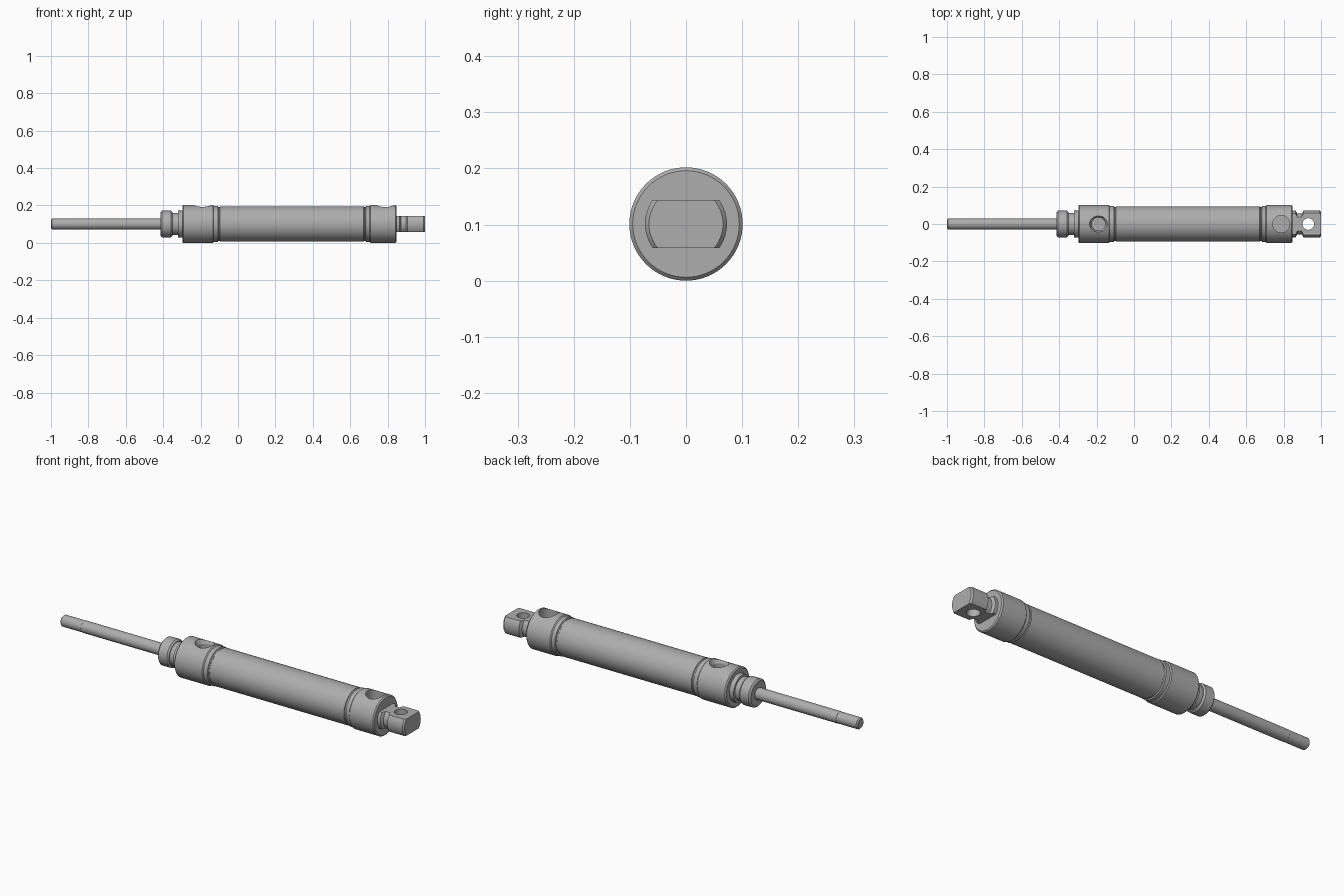
import bpy, bmesh, math
from mathutils import Matrix, Vector

if "Cube" in bpy.data.objects:
    bpy.data.objects.remove(bpy.data.objects["Cube"])

AXIS_Z = 0.101
SEG = 64

steel = bpy.data.materials.new("steel grey")
steel.diffuse_color = (0.42, 0.42, 0.42, 1)
steel.use_nodes = True
steel.node_tree.nodes["Principled BSDF"].inputs["Base Color"].default_value = steel.diffuse_color


def finish(name, bm):
    mesh = bpy.data.meshes.new(name)
    bmesh.ops.recalc_face_normals(bm, faces=bm.faces)
    bm.to_mesh(mesh)
    bm.free()
    obj = bpy.data.objects.new(name, mesh)
    bpy.context.collection.objects.link(obj)
    mesh.materials.append(steel)
    return obj


def lathe(name, profile):
    """Closed solid of revolution about the long axis from (x, radius) points."""
    bm = bmesh.new()
    rings = []
    for x, r in profile:
        rings.append([bm.verts.new((x, r * math.cos(2 * math.pi * i / SEG),
                                    AXIS_Z + r * math.sin(2 * math.pi * i / SEG)))
                      for i in range(SEG)])
    for a, b in zip(rings, rings[1:]):
        for i in range(SEG):
            j = (i + 1) % SEG
            bm.faces.new((a[i], a[j], b[j], b[i]))
    bm.faces.new(rings[0])
    bm.faces.new(rings[-1])
    return finish(name, bm)


def drill(x, z_bottom, z_top, r1, r2):
    """Vertical round cutter, radius r1 at the bottom and r2 at the top."""
    bm = bmesh.new()
    bmesh.ops.create_cone(bm, cap_ends=True, segments=40, radius1=r1, radius2=r2,
                          depth=z_top - z_bottom,
                          matrix=Matrix.Translation((x, 0, (z_bottom + z_top) / 2)))
    return finish("cutter", bm)


def block(center, size):
    bm = bmesh.new()
    bmesh.ops.create_cube(bm, size=1, matrix=Matrix.Translation(center)
                          @ Matrix.Diagonal(Vector(size).to_4d()))
    return finish("cutter", bm)


def cut(obj, cutters):
    for c in cutters:
        c.hide_render = True
        mod = obj.modifiers.new("cut", 'BOOLEAN')
        mod.operation = 'DIFFERENCE'
        mod.solver = 'EXACT'
        mod.object = c
        bpy.ops.object.select_all(action='DESELECT')
        bpy.context.view_layer.objects.active = obj
        obj.select_set(True)
        bpy.ops.object.modifier_apply(modifier=mod.name)
        bpy.data.objects.remove(c)


# Piston rod with chamfered, slightly reduced threaded tip
rod = lathe("piston_rod", [(-1, 0.023), (-0.994, 0.029), (-0.88, 0.029),
                           (-0.879, 0.030), (-0.40, 0.030)])

# Threaded nose with a collar, neck and shoulder
nose = lathe("front_nose", [(-0.415, 0.062), (-0.407, 0.071), (-0.358, 0.071),
                            (-0.350, 0.064), (-0.350, 0.060), (-0.322, 0.060),
                            (-0.322, 0.071), (-0.29, 0.071)])

# End caps with crimp grooves next to the tube
front_cap = lathe("front_cap", [(-0.298, 0.095), (-0.292, 0.101), (-0.135, 0.101),
                                (-0.130, 0.096), (-0.108, 0.096), (-0.105, 0.090),
                                (-0.099, 0.090), (-0.096, 0.094), (-0.09, 0.094)])
rear_cap = lathe("rear_cap", [(0.66, 0.094), (0.672, 0.094), (0.675, 0.090),
                              (0.681, 0.090), (0.684, 0.096), (0.704, 0.096),
                              (0.709, 0.101), (0.842, 0.101), (0.848, 0.095)])

# Barrel
tube = lathe("barrel_tube", [(-0.096, 0.094), (0.672, 0.094)])

# Air ports in the top of both caps
cut(front_cap, [drill(-0.19, AXIS_Z + 0.03, 0.25, 0.036, 0.036),
                drill(-0.19, AXIS_Z + 0.078, 0.21, 0.036, 0.052)])
cut(rear_cap, [drill(0.787, AXIS_Z + 0.03, 0.25, 0.046, 0.046)])

# Rear mounting tang: turned, flattened above and below, cross-drilled
tang = lathe("rear_tang", [(0.84, 0.071), (0.864, 0.071), (0.872, 0.057),
                           (0.898, 0.057), (0.906, 0.073), (0.992, 0.073), (1.0, 0.066)])
cut(tang, [block((0.95, 0, AXIS_Z + s * 0.093), (0.3, 0.3, 0.1)) for s in (-1, 1)]
    + [drill(0.932, -0.1, 0.3, 0.031, 0.031)])

# Smooth turned surfaces, keep machined edges crisp
bpy.ops.object.select_all(action='DESELECT')
for o in (rod, nose, front_cap, rear_cap, tube, tang):
    o.select_set(True)
bpy.context.view_layer.objects.active = tube
bpy.ops.object.shade_smooth_by_angle(angle=math.radians(25))
